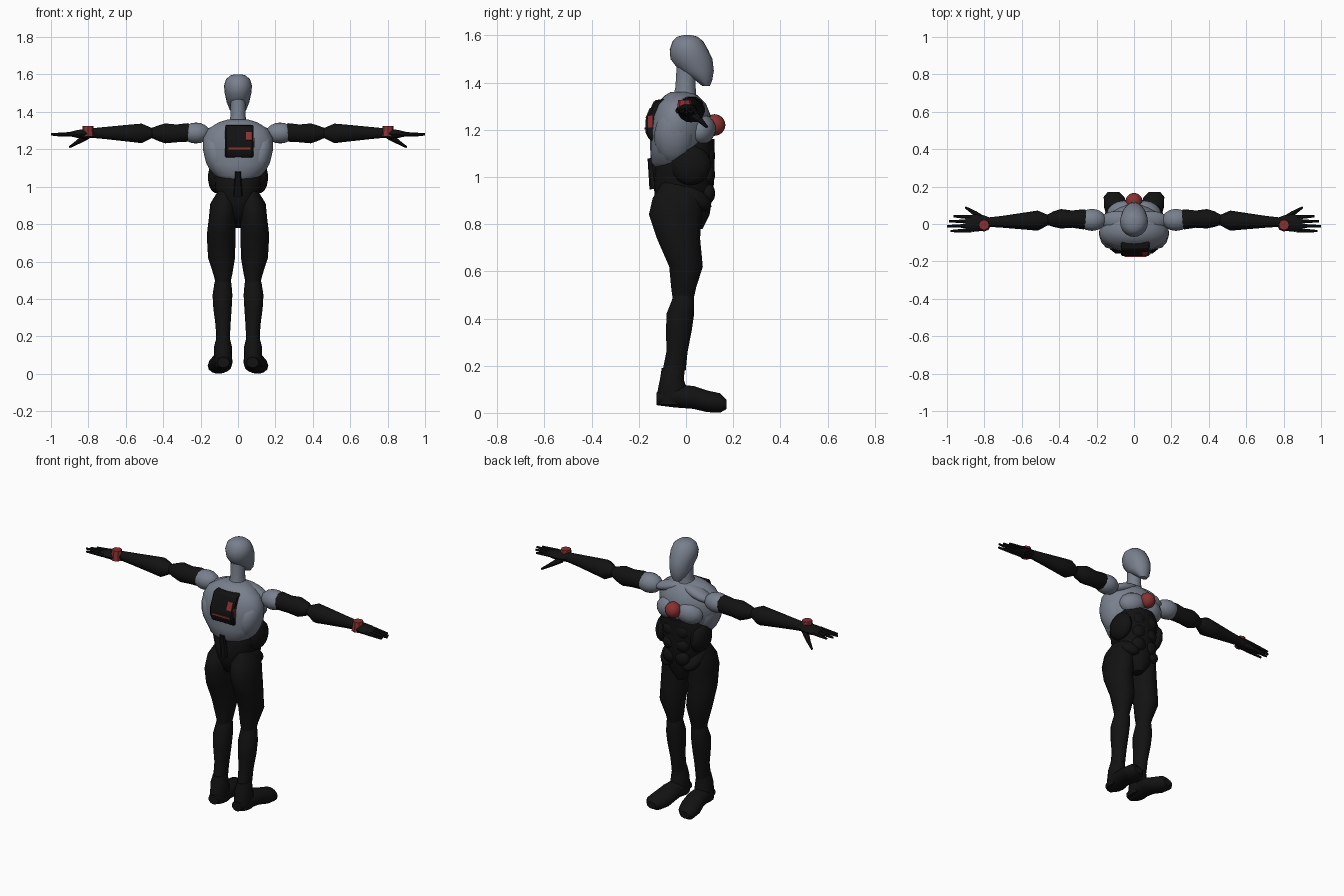
import bpy, bmesh, math
from mathutils import Matrix, Vector, Euler

cube = bpy.data.objects.get("Cube")
if cube:
    bpy.data.objects.remove(cube, do_unlink=True)


def material(name, red, green, blue):
    mat = bpy.data.materials.new(name)
    mat.use_nodes = True
    mat.diffuse_color = (red, green, blue, 1)
    mat.node_tree.nodes["Principled BSDF"].inputs["Base Color"].default_value = (red, green, blue, 1)
    return mat


GREY = material("slate_grey", .19, .215, .265)
BLACK = material("suit_black", .006, .006, .006)
RED = material("signal_red", .25, .03, .03)
SIDES = {"left": 1, "right": -1}
made = []


def finish(bm, name, mat, mirrored=False):
    """Store the mesh once, or as a left and right pair."""
    bmesh.ops.recalc_face_normals(bm, faces=bm.faces)
    for side, sign in (SIDES.items() if mirrored else [("", 1)]):
        copy = bm.copy()
        if sign < 0:
            bmesh.ops.scale(copy, vec=(-1, 1, 1), verts=copy.verts)
            bmesh.ops.reverse_faces(copy, faces=copy.faces)
        label = f"{side}_{name}" if side else name
        mesh = bpy.data.meshes.new(label)
        copy.to_mesh(mesh)
        copy.free()
        mesh.materials.append(mat)
        obj = bpy.data.objects.new(label, mesh)
        bpy.context.collection.objects.link(obj)
        made.append(obj)
    bm.free()
    return made[-1]


def loft(name, mat, rings, axis="z", sides=14, mirrored=False, taper=0, smooth=False):
    """Skin elliptical rings: (position, centre u, centre v, radius u, radius v)."""
    bm = bmesh.new()
    loops = []
    for pos, cu, cv, ru, rv in rings:
        loop = []
        for i in range(sides):
            angle = math.tau * i / sides
            u = cu + ru * math.cos(angle) * (1 - taper * math.sin(angle))
            v = cv + rv * math.sin(angle)
            point = {"x": (pos, u, v), "y": (u, pos, v), "z": (u, v, pos)}[axis]
            loop.append(bm.verts.new(point))
        loops.append(loop)
    for a, b in zip(loops, loops[1:]):
        for i in range(sides):
            j = (i + 1) % sides
            bm.faces.new((a[i], a[j], b[j], b[i]))
    bm.faces.new(loops[0])
    bm.faces.new(loops[-1])
    obj = finish(bm, name, mat, mirrored)
    if smooth:
        obj.modifiers.new("rounding", "SUBSURF").levels = 1
    return obj


def ball(name, mat, centre, radii, turn=(0, 0, 0), mirrored=False, segments=14):
    bm = bmesh.new()
    rotation = Euler([math.radians(a) for a in turn]).to_matrix().to_4x4()
    place = Matrix.Translation(centre) @ rotation @ Matrix.Diagonal((*radii, 1))
    bmesh.ops.create_uvsphere(bm, u_segments=segments, v_segments=segments // 2 + 2, radius=1, matrix=place)
    return finish(bm, name, mat, mirrored)


def rod(name, mat, start, end, r_start, r_end, sides=8, mirrored=True):
    bm = bmesh.new()
    start, end = Vector(start), Vector(end)
    span = end - start
    place = Matrix.Translation((start + end) / 2) @ span.to_track_quat("Z", "Y").to_matrix().to_4x4()
    bmesh.ops.create_cone(bm, cap_ends=True, segments=sides, radius1=r_start, radius2=r_end,
                          depth=span.length, matrix=place)
    return finish(bm, name, mat, mirrored)


def plate(name, mat, centre, size, tilt=0):
    bm = bmesh.new()
    place = Matrix.Translation(centre) @ Matrix.Rotation(math.radians(tilt), 4, "X")
    bmesh.ops.create_cube(bm, size=1, matrix=place @ Matrix.Diagonal((*size, 1)))
    return finish(bm, name, mat)


# Head and neck; the face looks along +y
loft("head", GREY, [
    (1.385, 0, .085, .022, .016), (1.41, 0, .075, .044, .036), (1.45, 0, .045, .06, .073),
    (1.5, 0, .023, .071, .089), (1.54, 0, .012, .075, .081), (1.575, 0, .008, .064, .065),
    (1.595, 0, .006, .04, .042), (1.601, 0, .006, .015, .015)], sides=20)
loft("neck", GREY, [
    (1.28, 0, -.01, .075, .07), (1.34, 0, -.005, .048, .05), (1.38, 0, -.002, .04, .044),
    (1.48, 0, 0, .04, .04)])

# Rib cage, wide at the back and narrow in front
loft("chest", GREY, [
    (1.03, 0, -.05, .07, .07), (1.06, 0, -.04, .12, .108), (1.12, 0, -.03, .165, .122),
    (1.2, 0, -.022, .184, .13), (1.26, 0, -.02, .182, .125), (1.31, 0, -.02, .155, .105),
    (1.345, 0, -.02, .1, .07), (1.36, 0, -.02, .05, .045)], sides=24, taper=.22)
ball("pectoral", GREY, (.07, .068, 1.2), (.08, .055, .062), (0, 15, -20), True)
ball("collar_muscle", GREY, (.09, .02, 1.31), (.1, .05, .03), (0, 18, 0), True)
ball("back_muscle", GREY, (.12, -.05, 1.17), (.062, .085, .12), (0, 14, 0), True)
ball("chest_orb", RED, (0, .121, 1.22), (.046, .046, .046), segments=12)

# Abdomen and pelvis
loft("abdomen", BLACK, [
    (.78, 0, .035, .025, .035), (.84, 0, 0, .085, .1), (.92, 0, -.01, .112, .122),
    (.97, 0, -.01, .116, .128), (1.05, 0, -.005, .142, .126), (1.11, 0, .015, .145, .105),
    (1.16, 0, .03, .11, .09)], sides=20)
ball("side_muscle", BLACK, (.115, .02, 1.05), (.046, .085, .085), (20, 0, 0), True)
ball("hip_fold", BLACK, (.07, .02, .92), (.06, .1, .045), (-32, 0, 0), True)
for row, height in enumerate((.93, 1.01, 1.09)):
    ball(f"abdominal_{row}", BLACK, (.04, .09, height), (.045, .034, .044), mirrored=True)
rod("lower_spine", BLACK, (0, -.13, .95), (0, -.148, 1.08), .025, .015, mirrored=False)

# Legs
loft("thigh", BLACK, [
    (.98, .07, -.03, .035, .07), (.91, .078, -.036, .07, .108), (.84, .084, -.045, .071, .115),
    (.74, .09, -.032, .077, .094), (.62, .088, 0, .072, .073), (.53, .081, -.01, .05, .054),
    (.48, .08, -.012, .038, .045)], mirrored=True)
loft("shin", BLACK, [
    (.52, .08, -.012, .036, .04), (.48, .081, -.012, .046, .048), (.42, .083, -.024, .053, .06),
    (.35, .083, -.03, .049, .056), (.26, .08, -.038, .04, .046), (.18, .08, -.05, .036, .05)],
    mirrored=True)
loft("boot", BLACK, [
    (.19, .08, -.054, .036, .05), (.14, .08, -.06, .049, .052), (.1, .08, -.057, .049, .064),
    (.035, .08, -.055, .046, .07)], mirrored=True)
loft("foot", BLACK, [
    (-.124, .078, .06, .032, .028), (-.05, .082, .07, .05, .048), (.03, .086, .066, .058, .05),
    (.09, .096, .049, .064, .047), (.145, .107, .042, .055, .042), (.172, .11, .036, .03, .02)],
    axis="y", mirrored=True)

# Shoulders and arms
ball("shoulder", GREY, (.225, .022, 1.287), (.077, .06, .056), mirrored=True)
loft("upper_arm", BLACK, [
    (.24, .025, 1.29, .045, .042), (.27, .025, 1.29, .054, .052), (.33, .026, 1.285, .046, .05),
    (.39, .028, 1.285, .052, .056), (.43, .026, 1.286, .042, .042), (.485, .02, 1.288, .018, .018)],
    axis="x", sides=10, mirrored=True)
loft("forearm", BLACK, [
    (.44, .022, 1.288, .018, .018), (.515, .018, 1.285, .054, .055), (.58, .016, 1.286, .046, .048),
    (.7, .012, 1.287, .032, .035), (.79, .01, 1.287, .024, .026)],
    axis="x", sides=10, mirrored=True)
rod("wrist_device", RED, (.802, -.005, 1.268), (.802, -.005, 1.325), .036, .028)

# Hands
loft("palm", BLACK, [
    (.77, .008, 1.285, .026, .025), (.81, .006, 1.283, .043, .027), (.86, .004, 1.282, .046, .022),
    (.9, .003, 1.281, .04, .012)], axis="x", sides=10, mirrored=True)
for i, tip in enumerate((.965, .988, 1, .98)):
    y = .036 - .023 * i
    rod(f"finger_{i}", BLACK, (.87, y, 1.282), (tip, y * 1.15, 1.28 - .003 * abs(i - 2)), .012, .006)
rod("thumb_base", BLACK, (.81, .025, 1.27), (.855, .06, 1.24), .02, .013)
rod("thumb_tip", BLACK, (.85, .057, 1.243), (.9, .088, 1.212), .013, .006)

# Backpack: side outline extruded across the back
bm = bmesh.new()
outline = [(-.05, 1.155), (-.155, 1.155), (-.172, 1.19), (-.172, 1.24), (-.135, 1.325), (-.06, 1.335)]
face = bm.faces.new([bm.verts.new((-.07, y, z)) for y, z in outline])
extruded = bmesh.ops.extrude_face_region(bm, geom=[face])["geom"]
bmesh.ops.translate(bm, vec=(.153, 0, 0), verts=[v for v in extruded if isinstance(v, bmesh.types.BMVert)])
pack = finish(bm, "backpack", BLACK)
bevel = pack.modifiers.new("soft_edges", "BEVEL")
bevel.width = .008
plate("backpack_light", RED, (.058, -.159, 1.27), (.032, .008, .048), -23.5)
plate("backpack_stripe", RED, (.008, -.172, 1.205), (.115, .008, .01))
plate("backpack_side_light", RED, (.083, -.153, 1.235), (.008, .02, .05))

# Smooth shading that keeps hard edges
bpy.ops.object.select_all(action="DESELECT")
for obj in made:
    obj.select_set(True)
bpy.context.view_layer.objects.active = made[0]
bpy.ops.object.shade_smooth_by_angle(angle=math.radians(42))
